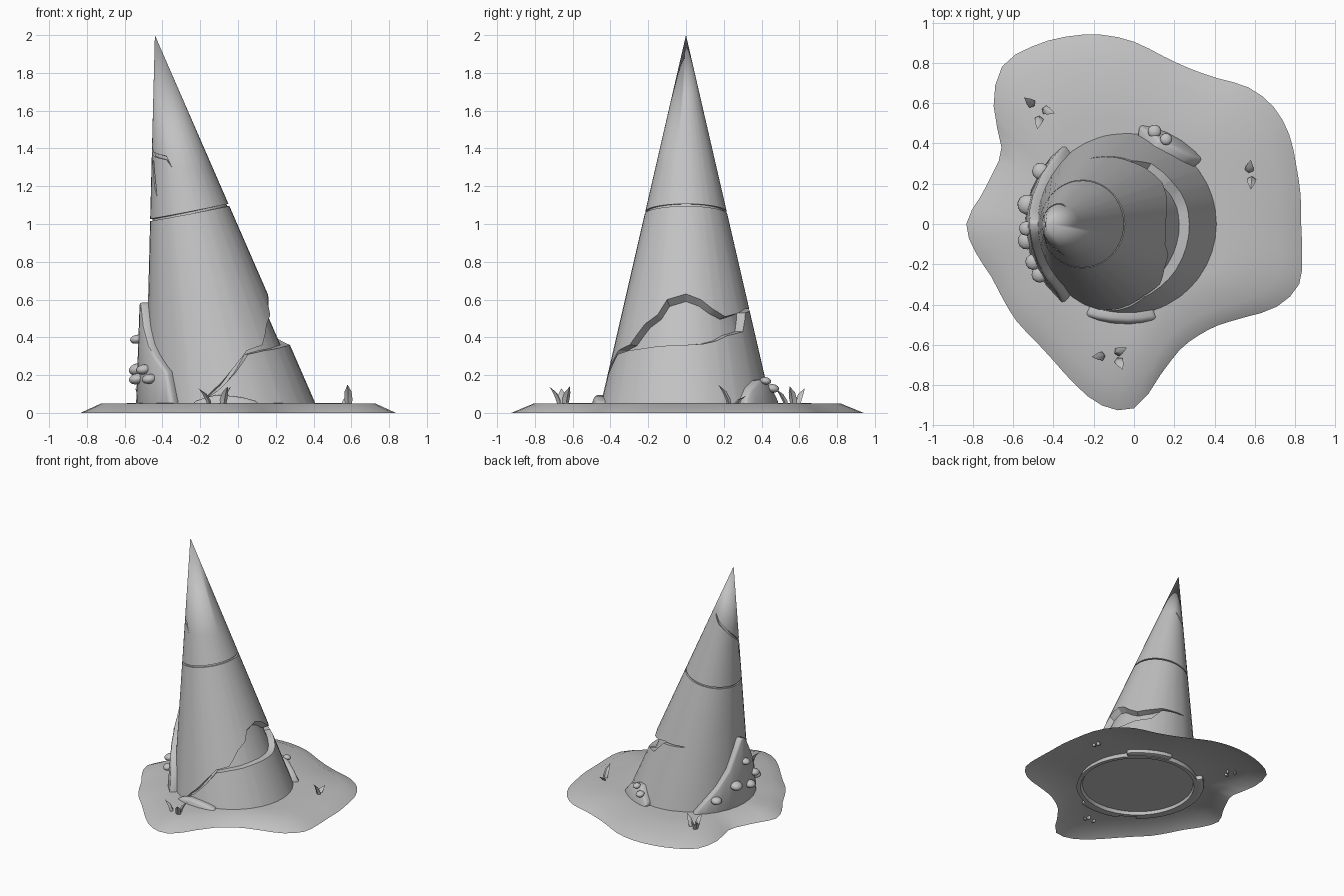
import bpy, bmesh
from math import sin, cos, radians
from mathutils import Matrix, Vector

if "Cube" in bpy.data.objects:
    bpy.data.objects.remove(bpy.data.objects["Cube"])

grey = bpy.data.materials.new("plain_grey")
grey.use_nodes = True
grey.diffuse_color = (0.54, 0.54, 0.54, 1)
grey.node_tree.nodes["Principled BSDF"].inputs["Base Color"].default_value = grey.diffuse_color

APEX = Vector((-0.44, 0, 2))
BASE_X, BASE_R, BASE_Z = -0.04, 0.45, 0.05


def on_cone(deg, z, offset=0):
    """Point on the leaning cone at an angle and height, pushed outward."""
    t = (APEX.z - z) / (APEX.z - BASE_Z)
    r = BASE_R * t + offset
    a = radians(deg)
    return Vector((APEX.x + (BASE_X - APEX.x) * t + r * cos(a), r * sin(a), z))


def finish(name, bm, smooth):
    mesh = bpy.data.meshes.new(name)
    bm.to_mesh(mesh)
    bm.free()
    mesh.materials.append(grey)
    ob = bpy.data.objects.new(name, mesh)
    bpy.context.collection.objects.link(ob)
    bpy.ops.object.select_all(action="DESELECT")
    ob.select_set(True)
    bpy.context.view_layer.objects.active = ob
    bpy.ops.object.shade_smooth_by_angle(angle=radians(smooth))


def bridge(bm, a, b):
    """Quads between two closed rings of vertices."""
    n = len(a)
    for i in range(n):
        j = (i + 1) % n
        bm.faces.new((a[i], a[j], b[j], b[i]))


# Slots sunk into the cone: stations of (angle, low, high)
notch = [(-108, .06, .08), (-95, .13, .15), (-82, .21, .24), (-68, .31, .33),
         (-52, .33, .36), (-38, .34, .47), (-26, .35, .52), (-18, .355, .6),
         (0, .36, .63), (14, .365, .6), (25, .38, .55), (37, .41, .51),
         (56, .43, .53), (68, .53, .55), (85, .54, .55), (103, .55, .557)]
branch = [(198, 1.29, 1.35), (200, 1.28, 1.35), (207, 1.19, 1.26), (214, 1.13, 1.15)]
crack = [(75, 1.61, 1.62), (105, 1.54, 1.56), (135, 1.49, 1.51), (165, 1.43, 1.45),
         (200, 1.36, 1.38), (220, 1.35, 1.37), (241, 1.34, 1.36), (252, 1.29, 1.3)]


def slot(table, deg, depth):
    """Profile points of a slot at an angle; it closes up beyond its ends."""
    for (a0, lo0, hi0), (a1, lo1, hi1) in zip(table, table[1:]):
        if a0 <= deg <= a1 and table[0][0] < deg < table[-1][0]:
            t = (deg - a0) / (a1 - a0)
            lo, hi = lo0 + (lo1 - lo0) * t, hi0 + (hi1 - hi0) * t
            return [(lo, 0), (lo, -depth), (hi - .15 * (hi - lo), -depth), (hi, 0)]
    end = min((table[0], table[-1]), key=lambda s: -cos(radians(s[0] - deg)))
    return [((end[1] + end[2]) / 2, 0)] * 4


# Leaning cone, lofted column by column, with a recessed underside
START = -108
angles = {START + 9 * i for i in range(40)}
angles |= {s[0] for s in notch + branch + crack if s[0] < START + 360}
bm = bmesh.new()
columns = []
for deg in sorted(angles):
    ring_z = 1.055 + .04 * cos(radians(deg))
    profile = [(.035, -.035), (.01, -.03), (.01, 0)]
    profile += slot(notch, deg, .05)
    profile += [(ring_z, 0), (ring_z, -.012), (ring_z + .01, -.012), (ring_z + .012, 0)]
    profile += slot(branch, deg, .012) + slot(crack, deg, .012) + [(APEX.z, 0)]
    columns.append([bm.verts.new(on_cone(deg, z, off)) for z, off in profile])
for a, b in zip(columns, columns[1:] + columns[:1]):
    for k in range(len(a) - 1):
        bm.faces.new((a[k], b[k], b[k + 1], a[k + 1]))
bm.faces.new([col[0] for col in reversed(columns)])
bmesh.ops.remove_doubles(bm, verts=bm.verts, dist=0.0002)
finish("leaning_cone", bm, 25)

# Ground patch: an open sheet with a sloping wavy rim
radii = [.83, .84, .857, .89, .905, .885, .835, .82, .845, .905, .955, .99,
         1.017, 1.02, .91, .76, .745, .775, .833, .8, .756, .75, .757, .76,
         .79, .85, .915, .915, .76, .665, .64, .655, .72, .82, .873, .848]
count = len(radii)
rim = []
for i, r in enumerate(radii):
    after, later = radii[(i + 1) % count], radii[(i + 2) % count]
    rim += [r, (9 * (r + after) - radii[i - 1] - later) / 16]
bm = bmesh.new()
loops = []
for scale, z in ((1, 0), (0.87, 0.05), (0.55, 0.052)):
    loops.append([bm.verts.new((r * scale * cos(radians(5 * i)),
                                r * scale * sin(radians(5 * i)), z))
                  for i, r in enumerate(rim)])
for low, high in zip(loops, loops[1:]):
    bridge(bm, low, high)
bm.faces.new(loops[-1])
finish("ground_patch", bm, 40)

# Mounds of earth hugging the foot of the cone
mounds = {
    "tall_mound": [(128, .06), (138, .16), (148, .24), (160, .36), (170, .5), (178, .59),
                   (188, .57), (198, .46), (208, .36), (218, .29), (228, .22), (232, .06)],
    "front_mound": [(246, .06), (254, .08), (262, .095), (272, .09), (280, .08), (288, .06)],
    "back_mound": [(40, .07), (46, .13), (56, .17), (66, .18), (74, .13), (82, .07)],
}
for name, outline in mounds.items():
    bm = bmesh.new()
    rings = [[bm.verts.new(on_cone(deg, z, off)) for z, off in
              ((.015, -.03), (.015, .05), (top, .045), (top, -.03))]
             for deg, top in outline]
    for a, b in zip(rings, rings[1:]):
        bridge(bm, a, b)
    bm.faces.new(rings[0])
    bm.faces.new(rings[-1])
    bmesh.ops.recalc_face_normals(bm, faces=bm.faces)
    sharp = [e for e in bm.edges if e.calc_face_angle(0) > 0.8]
    bmesh.ops.bevel(bm, geom=sharp, offset=0.016, segments=2, profile=0.5, affect="EDGES")
    finish(name, bm, 45)

# Rounded mushrooms: angle, height, size
caps = [(147, .15, .042), (168, .23, .05), (183, .39, .036), (190, .18, .044),
        (204, .23, .04), (212, .18, .04), (62, .17, .03), (71, .13, .034)]
for i, (deg, z, size) in enumerate(caps):
    bm = bmesh.new()
    place = (Matrix.Translation(on_cone(deg, z, 0.055))
             @ Matrix.Rotation(radians(deg), 4, "Z")
             @ Matrix.Rotation(radians(12), 4, "Y")
             @ Matrix.Diagonal((size, size, size * 0.65, 1)))
    bmesh.ops.create_uvsphere(bm, u_segments=12, v_segments=8, radius=1, matrix=place)
    finish(f"mushroom_{i + 1}", bm, 60)


# Curved grass blades: position, heading, height
def blade(name, x, y, heading, height):
    bm = bmesh.new()
    place = Matrix.Translation((x, y, 0.03)) @ Matrix.Rotation(radians(heading), 4, "Z")
    rings = []
    for t, width in ((0, .014), (.35, .022), (.7, .018)):
        lean = 0.055 * t * t
        rings.append([bm.verts.new(place @ Vector((lean + dx * width, dy * width, height * t)))
                      for dx, dy in ((.6, 0), (0, 1), (-.6, 0), (0, -1))])
    end = bm.verts.new(place @ Vector((0.06, 0, height)))
    bm.faces.new(rings[0][::-1])
    for a, b in zip(rings, rings[1:]):
        bridge(bm, a, b)
    for i in range(4):
        bm.faces.new((rings[-1][i], rings[-1][(i + 1) % 4], end))
    finish(name, bm, 40)


blades = [(-.5, .59, 140, .1), (-.45, .57, -20, .11), (-.47, .53, 260, .1),
          (.585, .23, 265, .12), (.57, .26, 80, .06),
          (-.15, -.655, 185, .1), (-.09, -.64, 25, .11), (-.08, -.67, 295, .11)]
for i, spec in enumerate(blades):
    blade(f"grass_blade_{i + 1}", *spec)
